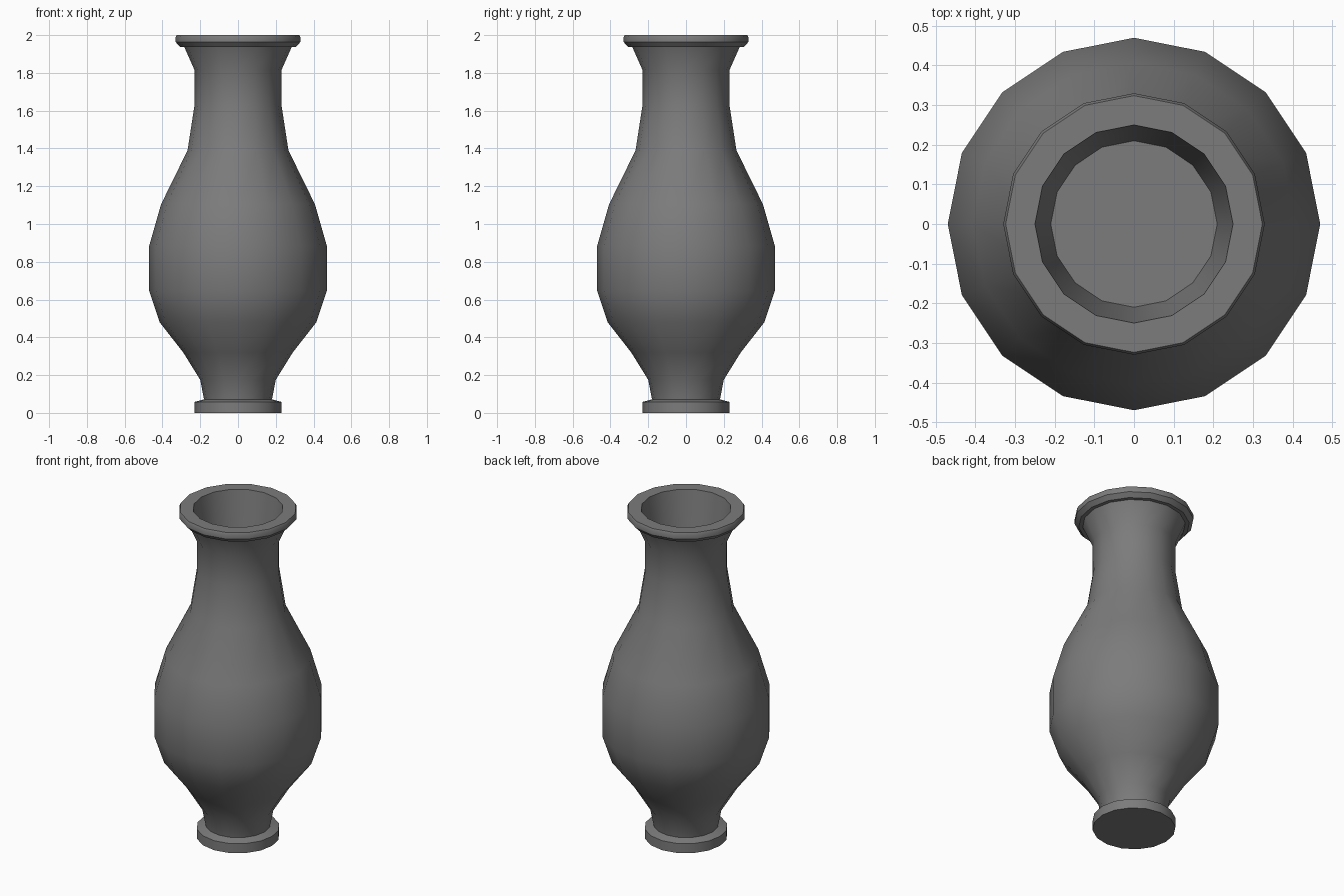
import bpy
import bmesh
import math

cube = bpy.data.objects.get("Cube")
if cube:
    bpy.data.objects.remove(cube, do_unlink=True)

SIDES = 16

# One dark grey stoneware colour for the whole vase
grey = bpy.data.materials.new("dark_grey_stoneware")
grey.use_nodes = True
grey.diffuse_color = (0.2, 0.2, 0.2, 1)
grey.node_tree.nodes["Principled BSDF"].inputs["Base Color"].default_value = (0.2, 0.2, 0.2, 1)


def lathe(name, profile, cap_start=False, cap_end=False):
    """Spin (radius, height) points, listed upwards along the outside."""
    bm = bmesh.new()
    rings = []
    for r, z in profile:
        angles = [math.tau * i / SIDES for i in range(SIDES)]
        rings.append([bm.verts.new((r * math.cos(a), r * math.sin(a), z)) for a in angles])
    for low, high in zip(rings, rings[1:]):
        for i in range(SIDES):
            j = (i + 1) % SIDES
            bm.faces.new((low[i], low[j], high[j], high[i]))
    if cap_start:
        bm.faces.new(rings[0][::-1])
    if cap_end:
        bm.faces.new(rings[-1])
    mesh = bpy.data.meshes.new(name)
    bm.to_mesh(mesh)
    bm.free()
    mesh.materials.append(grey)
    obj = bpy.data.objects.new(name, mesh)
    bpy.context.collection.objects.link(obj)
    bpy.ops.object.select_all(action="DESELECT")
    obj.select_set(True)
    bpy.context.view_layer.objects.active = obj
    bpy.ops.object.shade_smooth_by_angle(angle=math.radians(32))
    return obj


# Foot: flat disc with a slightly sloping top
lathe("foot", [(0.23, 0), (0.23, 0.058), (0.18, 0.072)], cap_start=True)

# Body: narrow stem, wide belly, neck and flare
lathe("body", [(0.18, 0.072), (0.2, 0.175), (0.29, 0.32), (0.415, 0.48),
               (0.47, 0.645), (0.47, 0.885), (0.407, 1.105), (0.267, 1.39),
               (0.23, 1.63), (0.23, 1.815), (0.285, 1.938)])

# Lip: chamfered rim with a shallow funnel closed by a floor in the neck
lathe("lip", [(0.285, 1.938), (0.307, 1.938), (0.33, 1.963), (0.33, 1.988),
              (0.324, 2.0), (0.25, 2.0), (0.217, 1.78), (0.21, 1.735)], cap_end=True)
